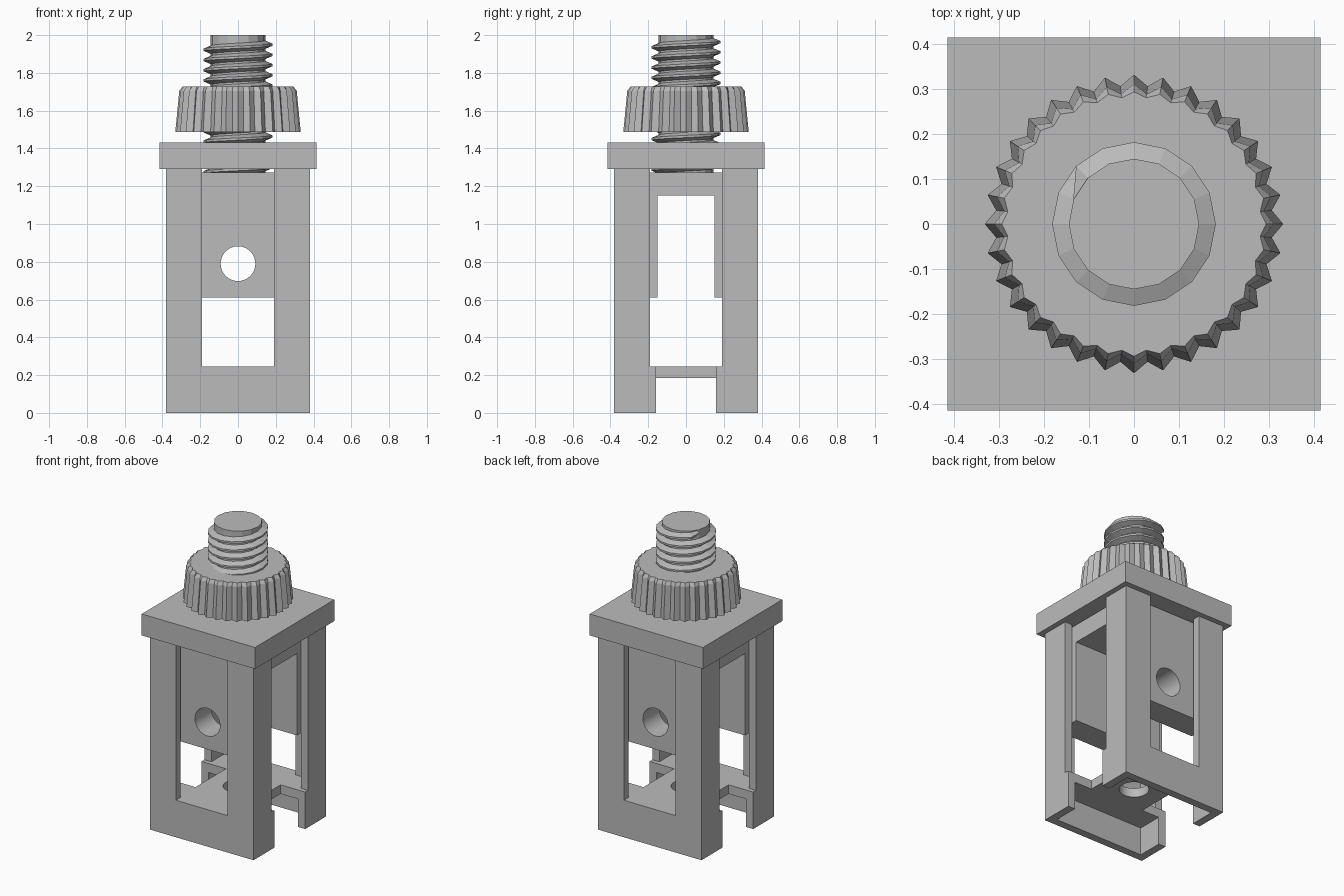
import bpy, bmesh
from math import cos, sin, pi, tau

cube = bpy.data.objects.get("Cube")
if cube:
    bpy.data.objects.remove(cube, do_unlink=True)

grey = bpy.data.materials.new("plain grey")
grey.use_nodes = True
grey.diffuse_color = (0.5, 0.5, 0.5, 1)
grey.node_tree.nodes["Principled BSDF"].inputs["Base Color"].default_value = (0.5, 0.5, 0.5, 1)


def finish(name, bm):
    bmesh.ops.recalc_face_normals(bm, faces=bm.faces)
    mesh = bpy.data.meshes.new(name)
    bm.to_mesh(mesh)
    bm.free()
    mesh.materials.append(grey)
    ob = bpy.data.objects.new(name, mesh)
    bpy.context.collection.objects.link(ob)
    return ob


def box(name, x0, x1, y0, y1, z0, z1):
    bm = bmesh.new()
    bmesh.ops.create_cube(bm, size=1)
    for v in bm.verts:
        v.co = (x1 if v.co.x > 0 else x0, y1 if v.co.y > 0 else y0, z1 if v.co.z > 0 else z0)
    return finish(name, bm)


def loft(name, rings):
    """Closed solid through rings of equal point count."""
    bm = bmesh.new()
    loops = [[bm.verts.new(p) for p in ring] for ring in rings]
    n = len(loops[0])
    for a, b in zip(loops, loops[1:]):
        for i in range(n):
            j = (i + 1) % n
            bm.faces.new((a[i], a[j], b[j], b[i]))
    bm.faces.new(loops[0][::-1])
    bm.faces.new(loops[-1])
    return finish(name, bm)


def circle(r, z, n):
    return [(r * cos(tau * i / n), r * sin(tau * i / n), z) for i in range(n)]


def cut(target, cutter):
    cutter.hide_render = True
    mod = target.modifiers.new("cut", "BOOLEAN")
    mod.operation, mod.solver, mod.object = "DIFFERENCE", "EXACT", cutter
    bpy.context.view_layer.objects.active = target
    bpy.ops.object.modifier_apply(modifier=mod.name)
    bpy.data.objects.remove(cutter, do_unlink=True)


def smooth(ob, angle):
    bpy.ops.object.select_all(action="DESELECT")
    ob.select_set(True)
    bpy.context.view_layer.objects.active = ob
    bpy.ops.object.shade_smooth_by_angle(angle=angle)


OUT, IN, WIN, SLOT = 0.38, 0.328, 0.19, 0.16
FLOOR, SILL, TOP = 0.185, 0.245, 1.29

# Hollow square frame with a window on each side
frame = box("frame", -OUT, OUT, -OUT, OUT, 0, TOP)
cut(frame, box("cavity", -IN, IN, -IN, IN, SILL, 1.4))
cut(frame, box("underside_recess", -IN, IN, -IN, IN, -0.1, FLOOR))
cut(frame, box("front_back_window", -WIN, WIN, -1, 1, SILL, 1.4))
cut(frame, box("side_window", -1, 1, -WIN, WIN, SILL, 1.4))
for x0, x1 in ((-1, -0.2), (0.2, 1)):
    cut(frame, box("side_slot", x0, x1, -SLOT, SLOT, -0.1, 0.3))
cut(frame, loft("floor_hole", [circle(0.09, 0.1, 32), circle(0.09, 0.4, 32)]))
smooth(frame, 0.5)

# Cap plate
box("cap_plate", -0.415, 0.415, -0.415, 0.415, TOP, 1.432)

# Sliding bracket: upside-down U with a cross hole
bracket = box("bracket", -0.327, 0.327, -0.32, 0.32, 0.61, 1.272)
cut(bracket, box("bracket_gap", -1, 1, -0.15, 0.15, 0.5, 1.152))
ring = circle(0.092, 0, 32)
cut(bracket, loft("cross_hole", [[(x, s, y + 0.79) for x, y, _ in ring] for s in (-1, 1)]))
smooth(bracket, 0.5)

# Screw core
loft("screw_core", [circle(0.145, 1.26, 16), circle(0.145, 2.0, 16)])

# Screw thread: a helical ridge, tapered at both ends
PITCH, SEG, END_Z = 0.054, 16, 1.973
steps = 13 * SEG
sections = []
for k in range(steps + 1):
    a = tau * (k + 7) / SEG
    z = END_Z - PITCH * (steps - k) / SEG
    tip = 0.146 if k in (0, steps) else 0.182
    profile = ((0.14, -0.024), (tip, -0.006), (tip, 0.006), (0.14, 0.024))
    sections.append([(r * cos(a), r * sin(a), z + dz) for r, dz in profile])
loft("screw_thread", sections)

# Ribbed knob
RIBS = 32
knob_rings = []
for z, tip, valley in ((1.487, 0.332, 0.308), (1.705, 0.311, 0.29), (1.727, 0.294, 0.282)):
    pts = []
    for i in range(2 * RIBS):
        r = valley if i % 2 else tip
        pts.append((r * cos(pi * i / RIBS), r * sin(pi * i / RIBS), z))
    knob_rings.append(pts)
loft("knob", knob_rings)
